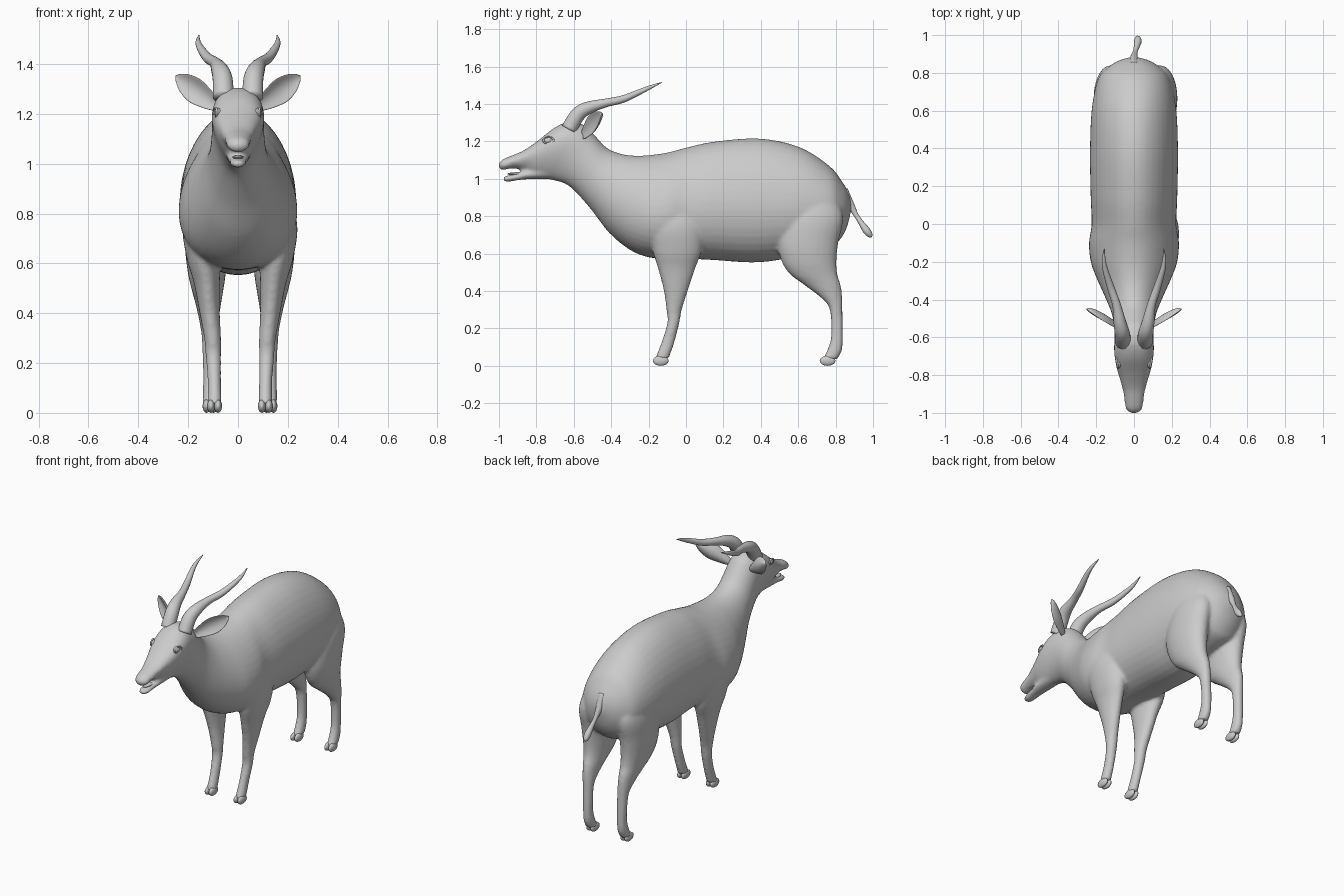
import bpy, bmesh, math
from mathutils import Vector

if "Cube" in bpy.data.objects:
    bpy.data.objects.remove(bpy.data.objects["Cube"])


def spline(rows, sub=5):
    """Catmull-Rom interpolation of rows of numbers."""
    out = []
    for i in range(len(rows) - 1):
        a, b, c, d = rows[max(i - 1, 0)], rows[i], rows[i + 1], rows[min(i + 2, len(rows) - 1)]
        for j in range(sub):
            t = j / sub
            out.append([0.5 * (2 * q + (r - p) * t + (2 * p - 5 * q + 4 * r - s) * t * t
                               + (3 * q - p - 3 * r + s) * t ** 3) for p, q, r, s in zip(a, b, c, d)])
    return out + [list(rows[-1])]


def skin(name, rings):
    """Closed smooth surface through rings of points."""
    bm = bmesh.new()
    vs = [[bm.verts.new(p) for p in r] for r in rings]
    n = len(vs[0])
    for r, q in zip(vs, vs[1:]):
        for i in range(n):
            bm.faces.new((r[i], r[(i + 1) % n], q[(i + 1) % n], q[i]))
    bm.faces.new(vs[0])
    bm.faces.new(vs[-1])
    bmesh.ops.recalc_face_normals(bm, faces=bm.faces)
    me = bpy.data.meshes.new(name)
    bm.to_mesh(me)
    bm.free()
    for p in me.polygons:
        p.use_smooth = True
    ob = bpy.data.objects.new(name, me)
    bpy.context.collection.objects.link(ob)
    return ob


def angles(n):
    return [2 * math.pi * i / n for i in range(n)]


def trunk(name, rows):
    """Rows: top y, top z, bottom y, bottom z, half width, egg factor."""
    return skin(name, [[(w * math.cos(a) * (1 - k * math.sin(a)),
                         (yt + yb) / 2 + (yt - yb) / 2 * math.sin(a),
                         (zt + zb) / 2 + (zt - zb) / 2 * math.sin(a)) for a in angles(40)]
                       for yt, zt, yb, zb, w, k in spline(rows)])


def leg(name, rows, s):
    """Rows: x, front y, back y, z, half width."""
    return skin(name, [[(s * x + 0.008 + w * math.cos(a), (f + b) / 2 + (b - f) / 2 * math.sin(a), z)
                        for a in angles(24)] for x, f, b, z, w in spline(rows)])


def tube(name, rows, s=1):
    """Rows: x, y, z, radius."""
    pts = spline(rows)
    rings = []
    for i, (x, y, z, r) in enumerate(pts):
        t = Vector(pts[min(i + 1, len(pts) - 1)][:3]) - Vector(pts[max(i - 1, 0)][:3])
        u = t.cross(Vector((1, 0, 0))).normalized()
        v = t.cross(u).normalized()
        ring = [Vector((x, y, z)) + r * (u * math.cos(a) + v * math.sin(a)) for a in angles(18)]
        rings.append([(s * p.x, p.y, p.z) for p in ring])
    return skin(name, rings)


def ellipsoid(name, c, r):
    bpy.ops.mesh.primitive_uv_sphere_add(segments=20, ring_count=12, location=c)
    ob = bpy.context.object
    ob.name, ob.scale = name, r
    bpy.ops.object.shade_smooth()
    return ob


# Torso, neck and head
parts = [trunk("body", [
    (.885, .86, .885, .84, .01, 0), (.87, .92, .86, .74, .08, 0), (.835, .985, .82, .67, .14, 0),
    (.765, 1.07, .77, .63, .19, .05), (.605, 1.17, .62, .59, .222, .1), (.39, 1.215, .39, .553, .232, .1),
    (.15, 1.198, .15, .565, .228, .12), (0, 1.166, 0, .573, .222, .15), (-.1, 1.14, -.1, .573, .235, .17),
    (-.21, 1.125, -.2, .58, .225, .17), (-.30, 1.125, -.30, .62, .19, .15), (-.37, 1.14, -.41, .71, .15, .1),
    (-.43, 1.17, -.515, .845, .118, 0), (-.49, 1.235, -.62, .957, .105, -.1), (-.54, 1.285, -.70, .99, .102, -.2),
    (-.62, 1.305, -.76, 1.0, .102, -.25), (-.70, 1.275, -.82, 1.015, .092, -.25),
    (-.79, 1.205, -.87, 1.045, .072, -.2), (-.87, 1.15, -.92, 1.055, .056, -.1),
    (-.93, 1.125, -.955, 1.052, .05, 0), (-.978, 1.105, -.982, 1.045, .043, 0), (-1.0, 1.085, -1.0, 1.06, .02, 0)])]

# Lower jaw
parts.append(trunk("jaw", [
    (-.74, 1.07, -.72, 1.0, .05, 0), (-.84, 1.05, -.83, .998, .045, 0), (-.90, 1.03, -.90, .992, .037, 0),
    (-.95, 1.018, -.95, .983, .031, 0), (-.978, 1.012, -.978, .988, .016, 0)]))

# Legs
FRONT = [(.14, -.14, .03, .92, .045), (.155, -.2, .09, .76, .075), (.146, -.18, .085, .62, .068),
         (.133, -.15, .05, .52, .052), (.122, -.12, .012, .406, .041), (.11, -.105, -.022, .3, .034),
         (.107, -.1, -.035, .23, .031), (.103, -.13, -.06, .13, .027), (.102, -.155, -.082, .065, .028),
         (.102, -.165, -.095, .035, .029)]
HIND = [(.11, .56, .78, .95, .06), (.132, .51, .84, .8, .085), (.135, .49, .815, .66, .085),
        (.133, .51, .805, .56, .076), (.13, .555, .81, .49, .063), (.127, .635, .828, .43, .05),
        (.124, .725, .836, .36, .038), (.122, .768, .837, .3, .032), (.12, .776, .84, .165, .028),
        (.12, .755, .835, .085, .029), (.12, .73, .81, .035, .03)]
for s in (-1, 1):
    parts += [leg("front_leg", FRONT, s), leg("hind_leg", HIND, s)]

# Fuse the skin into one smooth surface
bpy.ops.object.select_all(action='DESELECT')
for p in parts:
    p.select_set(True)
body = parts[0]
bpy.context.view_layer.objects.active = body
bpy.ops.object.join()
m = body.modifiers.new("fuse", 'REMESH')
m.mode, m.voxel_size, m.use_smooth_shade = 'VOXEL', 0.01, True
m = body.modifiers.new("relax", 'SMOOTH')
m.factor, m.iterations = 0.5, 6
for n in ("fuse", "relax"):
    bpy.ops.object.modifier_apply(modifier=n)

for s in (-1, 1):
    # Horns
    tube("horn", [(.058, -.625, 1.265, .042), (.062, -.58, 1.34, .04), (.074, -.525, 1.378, .034),
                  (.092, -.43, 1.405, .023), (.122, -.34, 1.425, .02), (.15, -.25, 1.463, .015),
                  (.16, -.19, 1.49, .01), (.157, -.13, 1.515, .002)], s)

    # Cupped ears
    a0, a1 = Vector((.08, -.55, 1.23)), Vector((.25, -.45, 1.352))
    fwd = Vector((.5, -.86, 0)).normalized()
    side = (a1 - a0).cross(fwd).normalized()
    rings = []
    for t, w in spline([(0, .022), (.2, .038), (.5, .052), (.75, .042), (.92, .021), (1, .003)]):
        c = a0.lerp(a1, t)
        ring = [c + side * w * math.cos(a) + fwd * (.5 * w * math.cos(a) ** 2 - .3 * w
                + min(.009, w * .5) * math.sin(a)) for a in angles(24)]
        rings.append([(s * p.x, p.y, p.z) for p in ring])
    skin("ear", rings)

    # Eyes with lids
    ellipsoid("eye", (s * .08, -.735, 1.205), (.016, .025, .018))
    bpy.ops.mesh.primitive_torus_add(major_radius=.025, minor_radius=.005, major_segments=28, minor_segments=8,
                                     location=(s * .09, -.735, 1.205),
                                     rotation=(0, math.pi / 2, -s * .2))
    lid = bpy.context.object
    lid.name, lid.scale = "eyelid", (.75, 1.1, 1)
    bpy.ops.object.shade_smooth()

    # Cloven hooves
    for x, y in ((.102, -.135), (.12, .757)):
        for d in (-.014, .014):
            ellipsoid("hoof", (s * x + .008 + d, y, .027), (.016, .042, .027))

# Tail
tube("tail", [(0, .84, .94, .025), (0, .88, .86, .02), (.006, .91, .805, .013), (.014, .938, .762, .015),
              (.02, .966, .722, .02), (.02, .985, .698, .014), (.02, .993, .688, .003)])

# Tongue
ellipsoid("tongue", (0, -.90, 1.026), (.022, .055, .009))
